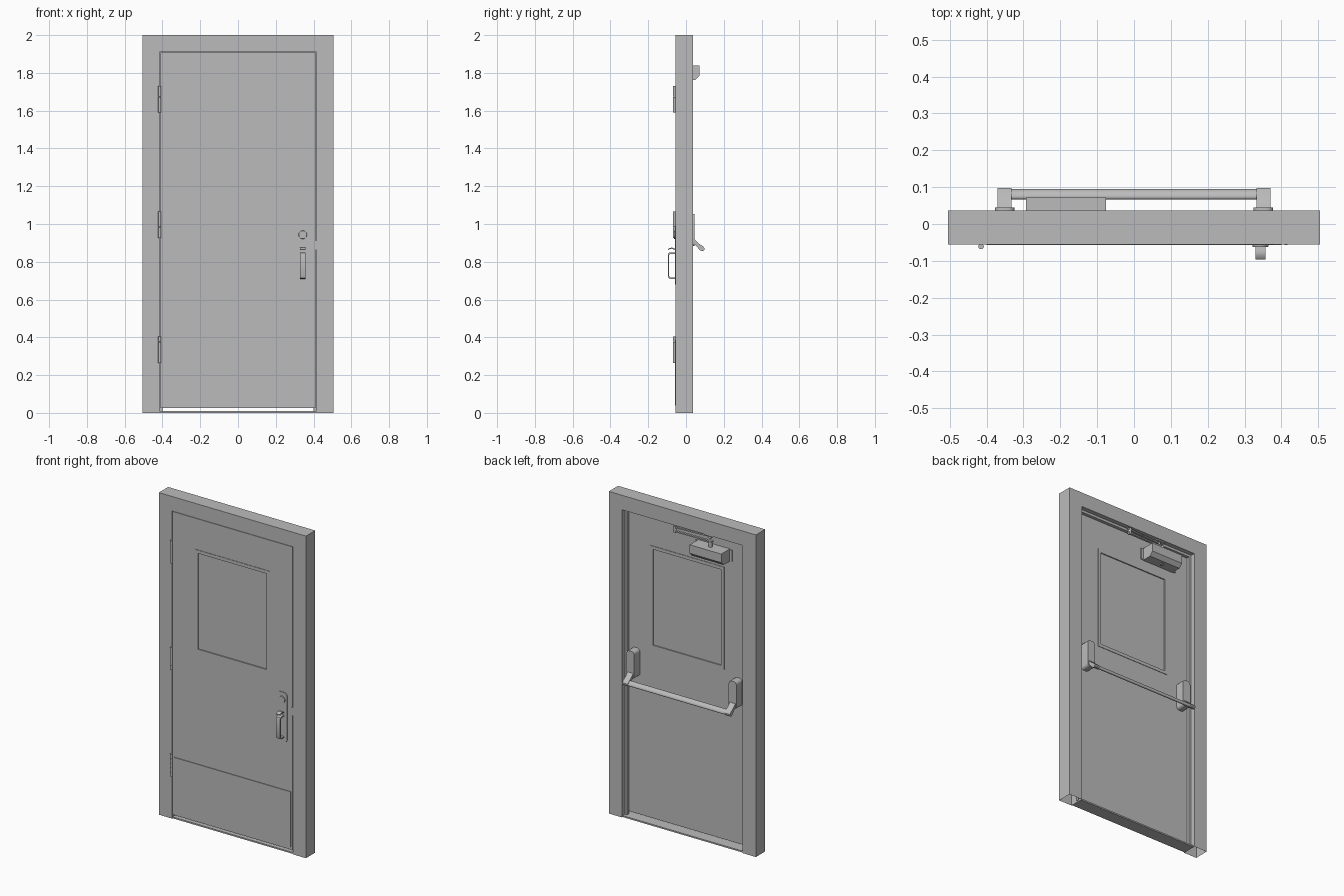
import bpy, bmesh, math
from mathutils import Vector, Matrix

if "Cube" in bpy.data.objects:
    bpy.data.objects.remove(bpy.data.objects["Cube"])

grey = bpy.data.materials.new("painted steel grey")
grey.diffuse_color = (0.5, 0.5, 0.5, 1)
grey.use_nodes = True
grey.node_tree.nodes["Principled BSDF"].inputs["Base Color"].default_value = grey.diffuse_color


def finish(name, bm, smooth=False):
    bmesh.ops.recalc_face_normals(bm, faces=bm.faces)
    me = bpy.data.meshes.new(name)
    bm.to_mesh(me)
    bm.free()
    me.materials.append(grey)
    ob = bpy.data.objects.new(name, me)
    bpy.context.collection.objects.link(ob)
    if smooth:
        bpy.ops.object.select_all(action='DESELECT')
        ob.select_set(True)
        bpy.context.view_layer.objects.active = ob
        bpy.ops.object.shade_smooth_by_angle(angle=math.radians(35))
    return ob


def box(name, x, y, z, bevel=0.0):
    bm = bmesh.new()
    size = Vector((x[1] - x[0], y[1] - y[0], z[1] - z[0]))
    mid = Vector((x[0] + x[1], y[0] + y[1], z[0] + z[1])) / 2
    bmesh.ops.create_cube(bm, size=1, matrix=Matrix.Translation(mid) @ Matrix.Diagonal((*size, 1)))
    if bevel:
        bmesh.ops.bevel(bm, geom=bm.edges[:], offset=bevel, segments=2, affect='EDGES', profile=0.5)
    return finish(name, bm, bevel > 0)


def rod(name, a, b, r, sides=20, r2=None):
    """Cylinder from a to b."""
    a, b = Vector(a), Vector(b)
    d = b - a
    bm = bmesh.new()
    m = Matrix.Translation((a + b) / 2) @ d.to_track_quat('Z', 'Y').to_matrix().to_4x4()
    bmesh.ops.create_cone(bm, cap_ends=True, segments=sides, radius1=r,
                          radius2=r if r2 is None else r2, depth=d.length, matrix=m)
    return finish(name, bm, True)


def extrude(name, pts, vec, smooth=True):
    """Prism from a closed outline of 3D points."""
    bm = bmesh.new()
    f = bm.faces.new([bm.verts.new(p) for p in pts])
    new = bmesh.ops.extrude_face_region(bm, geom=[f])['geom']
    bmesh.ops.translate(bm, vec=vec, verts=[v for v in new if isinstance(v, bmesh.types.BMVert)])
    return finish(name, bm, smooth)


def rounded(cx, cz, w, h, r, y, n=5):
    """Rounded rectangle outline in the xz plane."""
    pts = []
    for i, (sx, sz) in enumerate(((1, 1), (-1, 1), (-1, -1), (1, -1))):
        for k in range(n + 1):
            t = math.pi / 2 * (i + k / n)
            pts.append((cx + sx * (w / 2 - r) + r * math.cos(t), y,
                        cz + sz * (h / 2 - r) + r * math.sin(t)))
    return pts


# Hollow pressed frame: rebated profile swept around a mitred opening
profile = [(.505, -.055), (.415, -.055), (.415, -.012), (.4, -.012),
           (.4, .008), (.415, .008), (.415, .036), (.505, .036)]
bm = bmesh.new()
loops = [[bm.verts.new(p) for p in ((-w, y, 0), (-w, y, w + 1.495), (w, y, w + 1.495), (w, y, 0))]
         for w, y in profile]
for i, a in enumerate(loops):
    b = loops[(i + 1) % len(loops)]
    for k in range(3):
        bm.faces.new((a[k], a[k + 1], b[k + 1], b[k]))
finish("door_frame", bm)

# Threshold between the jambs
box("threshold", (-.415, .415), (-.05, .03), (0, .009))

# Door leaf with a window opening
F, B = -.0535, -.0125
leaf = box("door_leaf", (-.411, .411), (F, B), (.025, 1.907))
cutter = box("window_cutter", (-.235, .235), (-.2, .2), (1.1, 1.695))
cutter.hide_render = True
cutter.hide_viewport = True
cut = leaf.modifiers.new("window", 'BOOLEAN')
cut.operation = 'DIFFERENCE'
cut.solver = 'EXACT'
cut.object = cutter
box("window_pane", (-.235, .235), (F + .004, B - .004), (1.1, 1.695))

# Flat trim rings around the window on both faces
for name, y0, y1 in (("window_trim_front", F - .003, F), ("window_trim_back", B, B + .003)):
    bm = bmesh.new()
    rings = []
    for m, y in ((.02, y1), (.02, y0), (0, y0), (0, y1)):
        w, lo, hi = .235 + m, 1.1 - m, 1.695 + m
        rings.append([bm.verts.new(p) for p in ((-w, y, lo), (w, y, lo), (w, y, hi), (-w, y, hi))])
    for i in range(4):
        a, b = rings[i], rings[(i + 1) % 4]
        for k in range(4):
            bm.faces.new((a[k], a[(k + 1) % 4], b[(k + 1) % 4], b[k]))
    finish(name, bm)

# Kick plate
box("kick_plate", (-.4, .4), (-.0575, F), (.04, .385))

# Hinges: knuckles on the left edge
for i, z in enumerate((.335, .997, 1.66)):
    for k in range(5):
        z0 = z - .07 + k * .028
        rod(f"hinge_{i}_knuckle_{k}", (-.415, -.061, z0), (-.415, -.061, z0 + .0275), .0075, 16)

# Latch strike on the right edge
box("latch_strike", (.408, .416), (-.0565, -.03), (.862, .912))

# Outside trim: plate, lock cylinder, thumb latch, pull handle
X = .343
extrude("lock_plate", rounded(X, .835, .07, .31, .025, F), (0, -.004, 0))
rod("lock_cylinder", (X, F, .943), (X, -.063, .943), .023, 28, .021)
extrude("thumb_latch", [(X - .014, y, z) for y, z in
        ((F, .868), (-.075, .875), (-.088, .873), (-.096, .866), (-.096, .862),
         (-.087, .867), (-.075, .868), (F, .861))], (.028, 0, 0))
extrude("pull_handle", [(X - .014, y, z) for y, z in
        ((F, .85), (-.086, .85), (-.093, .846), (-.096, .838), (-.096, .722), (-.093, .714),
         (-.086, .71), (F, .71), (F, .717), (-.084, .717), (-.089, .724), (-.089, .836),
         (-.084, .842), (F, .842))], (.028, 0, 0))

# Inside crash bar: housings, sloping arms and oval bar
d = Vector((0, .74, -.67))
n = Vector((0, .67, .74))
mid = Vector((0, .081, .872))
for side, s in (("left", -1), ("right", 1)):
    c = s * .351
    extrude(f"bar_housing_{side}", rounded(c, .968, .053, .17, .018, B), (0, .057, 0))
    pts = []
    for o, t in ((-.075, .011), (-.03, .009), (.0, .013), (.012, .011), (.018, .004)):
        pts.append(mid + d * o + n * t)
    pts += [mid + d * o - n * t for o, t in ((.018, .004), (.012, .011), (0, .013), (-.03, .009), (-.075, .011))]
    extrude(f"bar_arm_{side}", [p + Vector((c - .019, 0, 0)) for p in pts], (.038, 0, 0))
oval = [mid + d * .017 * math.cos(t) + n * .0095 * math.sin(t)
        for t in (math.tau * k / 20 for k in range(20))]
extrude("crash_bar", [p + Vector((-.336, 0, 0)) for p in oval], (.672, 0, 0))

# Door closer body with a chamfered underside
extrude("closer_body", [(-.293, y, z) for y, z in
        ((B, 1.762), (.05, 1.762), (.072, 1.785), (.072, 1.838), (B, 1.838))], (.217, 0, 0), False)
box("closer_end_plate", (-.31, -.06), (B, B + .006), (1.765, 1.835))
rod("closer_valve", (-.185, .025, 1.757), (-.185, .025, 1.763), .012)
rod("closer_spindle", (-.185, .025, 1.838), (-.185, .025, 1.876), .011)

# Folding closer arm and its bracket at the head
def link(name, x0, x1, y0, y1, z, w, h):
    extrude(name, [(x0, y0 - w, z), (x1, y1 - w, z), (x1, y1 + w, z), (x0, y0 + w, z)], (0, 0, h))


link("closer_main_arm", -.2, .065, .024, .028, 1.868, .007, .008)
link("closer_forearm", -.17, .065, .012, .028, 1.892, .006, .008)
rod("closer_elbow", (.055, .028, 1.864), (.055, .028, 1.904), .009)
rod("closer_pivot", (-.175, .012, 1.885), (-.175, .012, 1.912), .009)
box("closer_bracket", (-.205, -.145), (-.008, .03), (1.902, 1.911))
